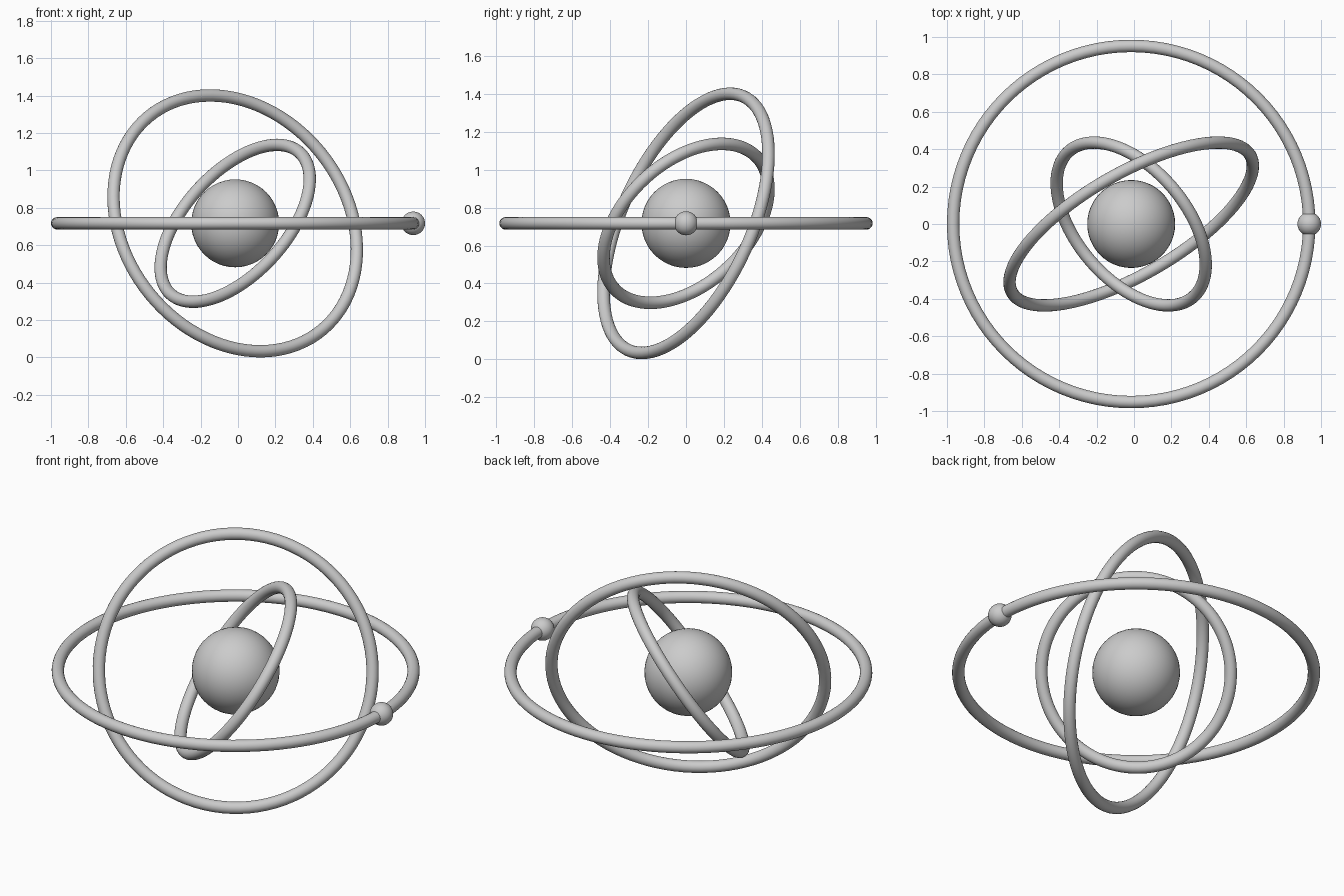
import bpy
from math import radians

if "Cube" in bpy.data.objects:
    bpy.data.objects.remove(bpy.data.objects["Cube"])

CENTRE = (-0.015, 0.0, 0.717)
TUBE = 0.033
OUTER = 0.952


def finish(name):
    bpy.context.object.name = name
    bpy.ops.object.shade_smooth()


def ball(name, radius, offset_x=0.0):
    loc = (CENTRE[0] + offset_x, CENTRE[1], CENTRE[2])
    bpy.ops.mesh.primitive_uv_sphere_add(segments=48, ring_count=24, radius=radius, location=loc)
    finish(name)


def ring(name, radius, tilt, turn):
    bpy.ops.mesh.primitive_torus_add(
        major_radius=radius, minor_radius=TUBE, major_segments=96, minor_segments=20,
        location=CENTRE, rotation=(radians(tilt), 0, radians(turn)))
    finish(name)


# Central body
ball("core_sphere", 0.235)

# Three concentric orbit rings: radius, tilt about x, then turn about z
ring("outer_ring", OUTER, 0, 0)
ring("middle_ring", 0.735, 68.5, 30)
ring("inner_ring", 0.512, 55, -50)

# Small bead riding on the outer ring
ball("orbit_bead", 0.063, OUTER)
